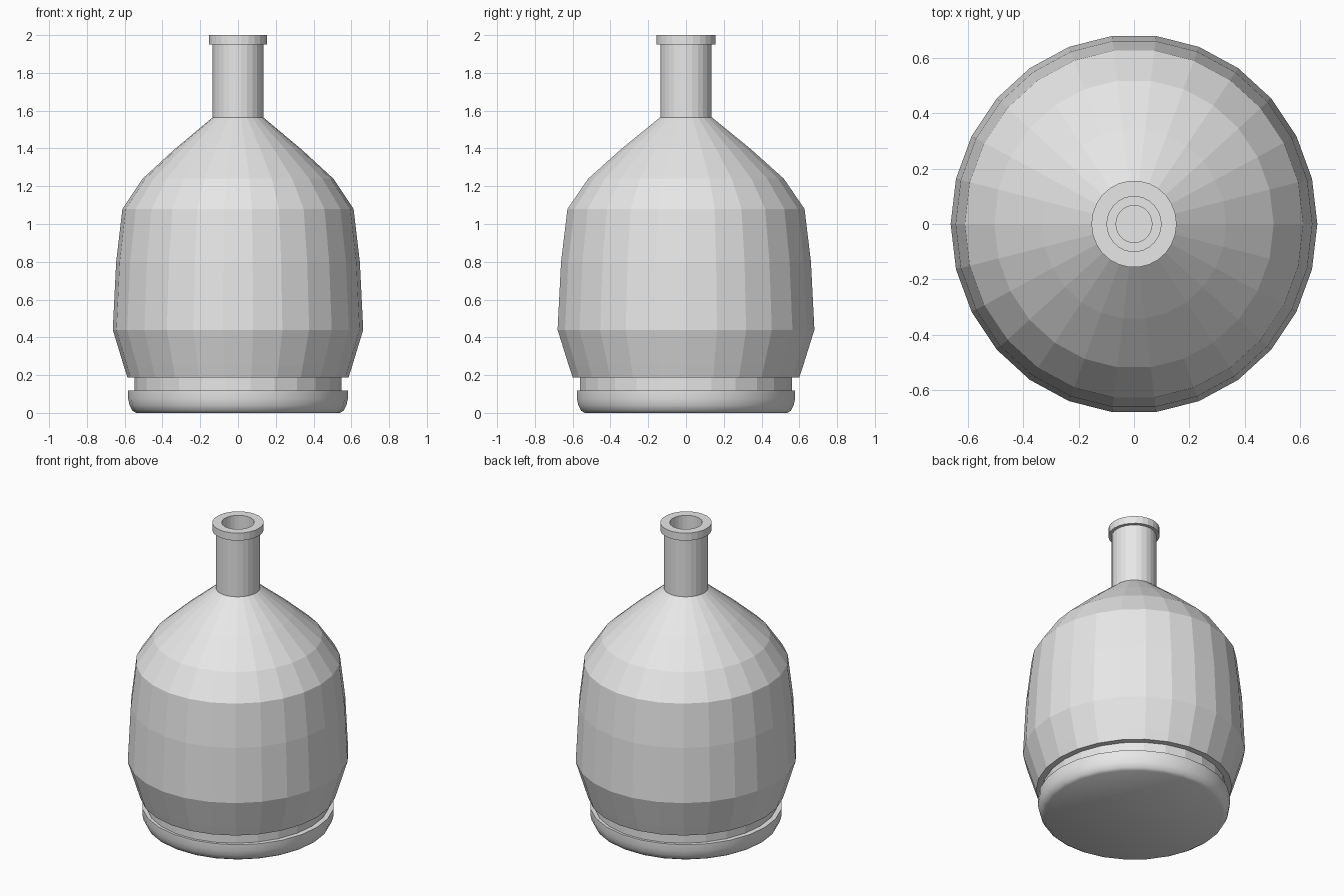
import bpy, bmesh, math

cube = bpy.data.objects.get("Cube")
if cube:
    bpy.data.objects.remove(cube, do_unlink=True)

SIDES = 26
STRETCH = 1.033  # the body is slightly deeper than wide

grey = bpy.data.materials.new("light grey")
grey.use_nodes = True
grey.diffuse_color = (0.8, 0.8, 0.8, 1)
grey.node_tree.nodes["Principled BSDF"].inputs["Base Color"].default_value = grey.diffuse_color


def lathe(name, profile, depth=1.0, closed=False, smooth=False):
    """Spin (radius, height) points, listed from bottom to top of the outside."""
    bm = bmesh.new()
    rings = []
    for r, z in profile:
        angles = [2 * math.pi * i / SIDES for i in range(SIDES)]
        rings.append([bm.verts.new((r * math.cos(a), r * math.sin(a) * depth, z))
                      for a in angles])
    pairs = list(zip(rings, rings[1:]))
    if closed:
        pairs.append((rings[-1], rings[0]))
    else:
        bm.faces.new(rings[0])
        bm.faces.new(rings[-1])
    for low, high in pairs:
        for i in range(SIDES):
            j = (i + 1) % SIDES
            bm.faces.new((low[i], low[j], high[j], high[i]))
    bmesh.ops.recalc_face_normals(bm, faces=bm.faces)
    mesh = bpy.data.meshes.new(name)
    bm.to_mesh(mesh)
    bm.free()
    mesh.materials.append(grey)
    obj = bpy.data.objects.new(name, mesh)
    bpy.context.collection.objects.link(obj)
    if smooth:
        bpy.ops.object.select_all(action='DESELECT')
        obj.select_set(True)
        bpy.context.view_layer.objects.active = obj
        bpy.ops.object.shade_smooth_by_angle(angle=math.radians(50))
    return obj


# Rounded foot and the recessed band above it
lathe("foot", [(0.54, 0), (0.56, 0.012), (0.574, 0.04), (0.582, 0.075), (0.582, 0.118)],
      smooth=True)
lathe("recessed_band", [(0.548, 0.11), (0.548, 0.2)], STRETCH)

# Faceted body, closed around a narrow well below the neck
lathe("body", [(0.585, 0.187), (0.605, 0.25), (0.663, 0.44), (0.645, 0.8),
               (0.612, 1.08), (0.505, 1.24), (0.333, 1.398), (0.133, 1.565),
               (0.065, 1.565), (0.065, 1.4)], STRETCH)

# Hollow neck and lip
lathe("neck", [(0.134, 1.56), (0.134, 1.96), (0.098, 1.96), (0.098, 1.56)],
      1.02, closed=True)
lathe("lip", [(0.154, 1.95), (0.154, 2), (0.098, 2), (0.098, 1.95)],
      1.02, closed=True)
